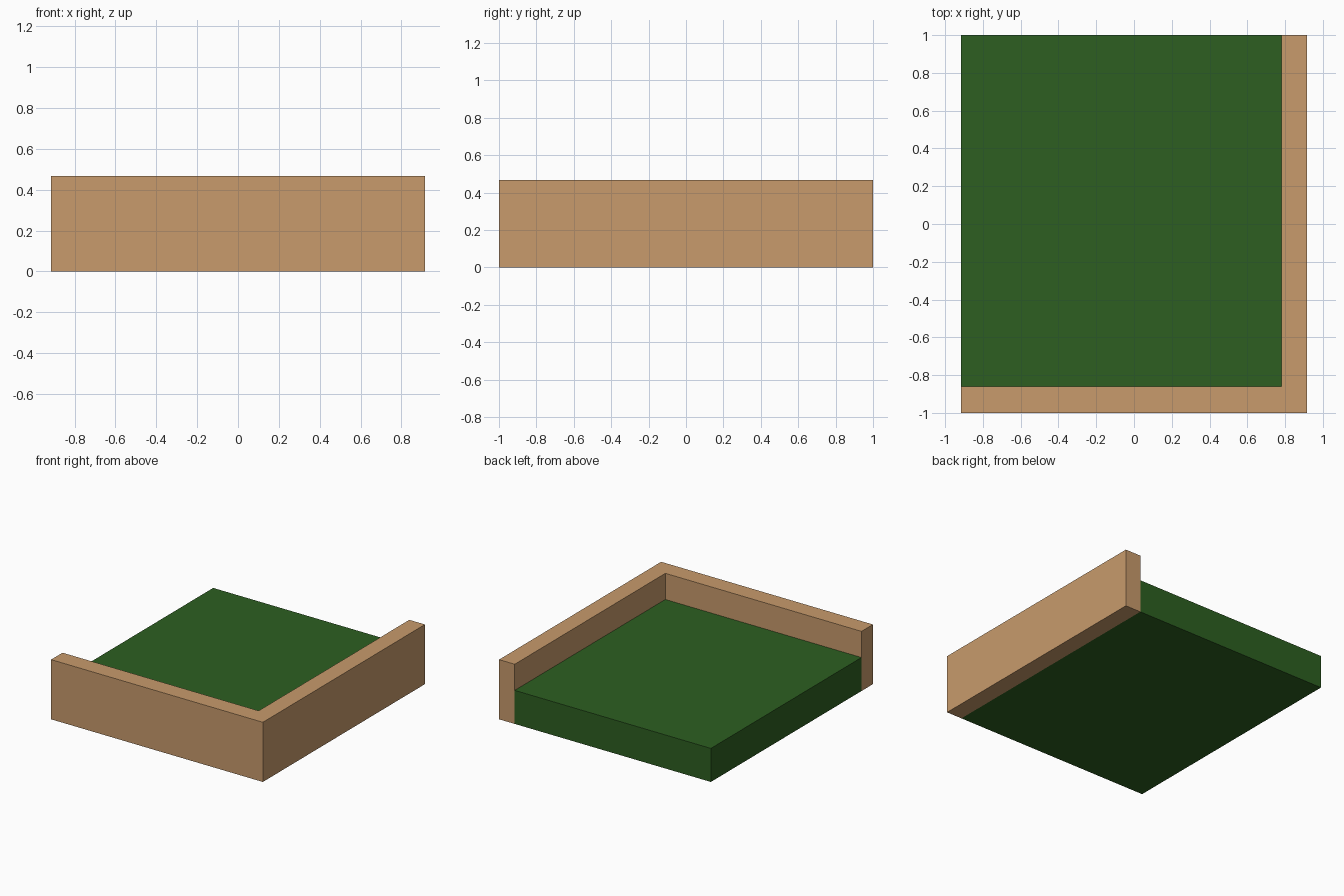
import bpy
import bmesh
from mathutils import Vector

default = bpy.data.objects.get("Cube")
if default:
    bpy.data.objects.remove(default, do_unlink=True)


def material(name, colour):
    mat = bpy.data.materials.new(name)
    mat.use_nodes = True
    mat.diffuse_color = colour
    mat.node_tree.nodes["Principled BSDF"].inputs["Base Color"].default_value = colour
    return mat


GREEN = material("grass green", (0.026, 0.114, 0.015, 1))
TAN = material("tan kerb", (0.578, 0.328, 0.150, 1))


def box(name, low, high, mats, underside=0):
    """Box between two corners; the underside may use another material."""
    low, high = Vector(low), Vector(high)
    bm = bmesh.new()
    bmesh.ops.create_cube(bm, size=1)
    bmesh.ops.scale(bm, vec=high - low, verts=bm.verts)
    bmesh.ops.translate(bm, vec=(low + high) / 2, verts=bm.verts)
    bm.normal_update()
    for face in bm.faces:
        if face.normal.z < -0.5:
            face.material_index = underside
    mesh = bpy.data.meshes.new(name)
    bm.to_mesh(mesh)
    bm.free()
    for mat in mats:
        mesh.materials.append(mat)
    obj = bpy.data.objects.new(name, mesh)
    bpy.context.collection.objects.link(obj)
    return obj


# Overall half sizes, heights and the inner lines of the kerb
HX, HY = 0.915, 1.0
KERB_TOP, GRASS_TOP = 0.466, 0.262
INNER_X, INNER_Y = 0.78, -0.859

# Grass slab, open on the back and right sides
box("grass_slab", (-HX, INNER_Y, 0), (INNER_X, HY, GRASS_TOP), [GREEN])

# Kerb along the left side, full depth
box("left_kerb", (INNER_X, -HY, 0), (HX, HY, KERB_TOP), [TAN])

# Kerb along the front, with the grass colour running beneath it
box("front_kerb", (-HX, -HY, 0), (INNER_X, INNER_Y, KERB_TOP), [TAN, GREEN], underside=1)
